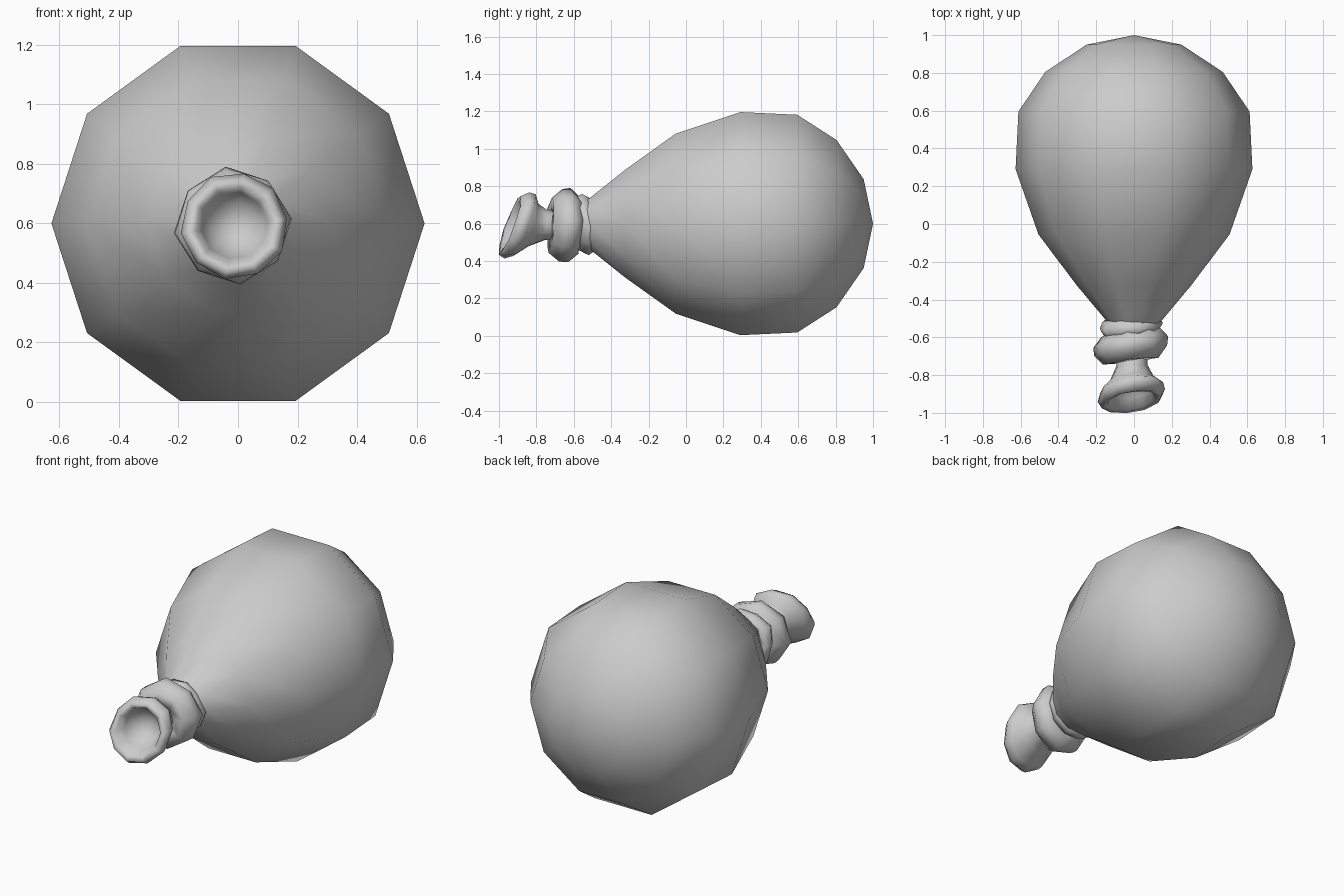
import bpy, bmesh, math

if "Cube" in bpy.data.objects:
    bpy.data.objects.remove(bpy.data.objects["Cube"])


def lathe(name, rings, sides, cx=0.0, cz=0.6, phase=0.0, closed=False, wobble=0.0):
    """Rings along y: (y, radius, slope_x, slope_z); radius 0 makes a pole."""
    bm = bmesh.new()
    loops = []
    for k, (y, r, sx, sz) in enumerate(rings):
        if r == 0:
            loops.append([bm.verts.new((cx, y, cz))])
            continue
        loop = []
        for i in range(sides):
            a = phase + 2 * math.pi * i / sides
            rr = r * (1 + wobble * math.sin(3 * i + k))
            x, z = rr * math.cos(a), rr * math.sin(a)
            dy = wobble * 0.2 * math.sin(2.2 * i + k)
            loop.append(bm.verts.new((cx + x, y + sx * x + sz * z + dy, cz + z)))
        loops.append(loop)
    pairs = list(zip(loops, loops[1:]))
    if closed:
        pairs.append((loops[-1], loops[0]))
    for a, b in pairs:
        for i in range(sides):
            j = (i + 1) % sides
            if len(a) == 1:
                bm.faces.new((a[0], b[i], b[j]))
            elif len(b) == 1:
                bm.faces.new((a[i], a[j], b[0]))
            else:
                bm.faces.new((a[i], a[j], b[j], b[i]))
    bmesh.ops.recalc_face_normals(bm, faces=bm.faces[:])
    for f in bm.faces:
        f.smooth = True
    me = bpy.data.meshes.new(name)
    bm.to_mesh(me)
    bm.free()
    ob = bpy.data.objects.new(name, me)
    bpy.context.collection.objects.link(ob)
    return ob


# Inflated body: ten-sided teardrop
body = [(1.0, 0), (0.95, 0.25), (0.805, 0.47), (0.595, 0.612), (0.29, 0.627),
        (-0.055, 0.506), (-0.325, 0.303), (-0.51, 0.148), (-0.56, 0.11), (-0.6, 0)]
lathe("balloon_body", [(y, r, 0, 0) for y, r in body], 10)

# Thin gathered collar behind the knot
collar = [(-0.49, 0.10), (-0.505, 0.15), (-0.545, 0.167), (-0.585, 0.145), (-0.59, 0.10)]
lathe("collar", [(y, r, 0.08, -0.10) for y, r in collar], 10, cx=-0.02, cz=0.595,
      closed=True, wobble=0.035)

# Thick tilted knot
knot = [(-0.57, 0.10), (-0.575, 0.155), (-0.625, 0.196), (-0.67, 0.193),
        (-0.725, 0.15), (-0.725, 0.08)]
lathe("knot", [(y, r, 0.13, 0.05) for y, r in knot], 8, cx=-0.017, cz=0.592,
      phase=math.radians(7), closed=True, wobble=0.02)

# Narrow neck flaring to the hollow rolled mouth
mouth = [(-0.62, 0, 0, 0), (-0.67, 0.08, 0, 0), (-0.75, 0.083, 0.03, 0.05),
         (-0.815, 0.115, 0.08, 0.2), (-0.865, 0.168, 0.14, 0.34),
         (-0.905, 0.18, 0.15, 0.36), (-0.942, 0.158, 0.15, 0.36),
         (-0.935, 0.132, 0.15, 0.36), (-0.885, 0.112, 0.12, 0.3),
         (-0.82, 0.08, 0.06, 0.15), (-0.79, 0, 0, 0)]
lathe("mouth", mouth, 10, cx=-0.012, cz=0.592, phase=math.radians(8), wobble=0.012)
